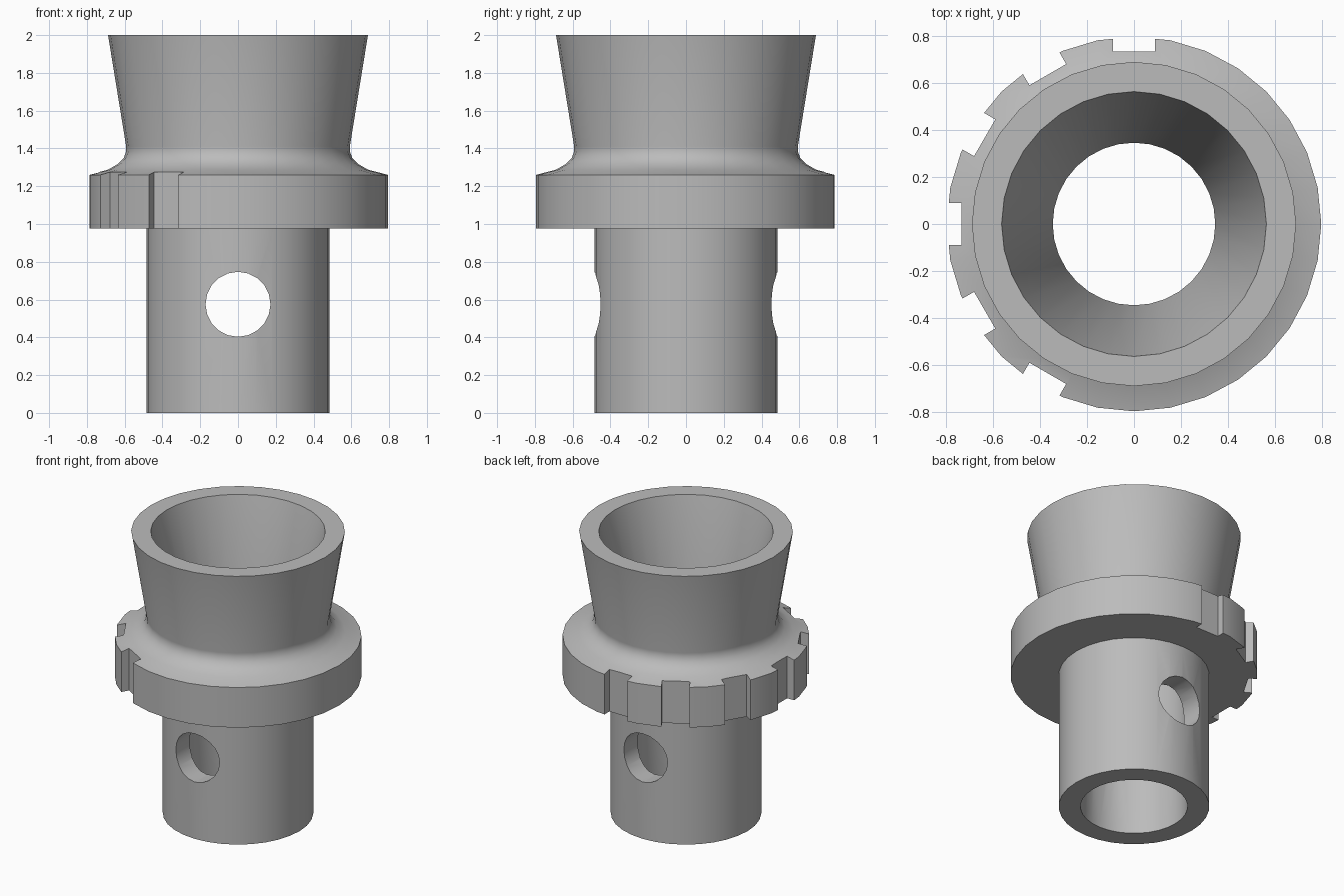
import bpy
import bmesh
import math
from mathutils import Matrix, Vector

SEGMENTS = 32

default = bpy.data.objects.get("Cube")
if default:
    bpy.data.objects.remove(default, do_unlink=True)

metal = bpy.data.materials.new("grey_metal")
metal.use_nodes = True
grey = (0.5, 0.5, 0.5, 1)
metal.diffuse_color = grey
metal.node_tree.nodes["Principled BSDF"].inputs["Base Color"].default_value = grey


def make_object(name, bm):
    bmesh.ops.recalc_face_normals(bm, faces=bm.faces)
    mesh = bpy.data.meshes.new(name)
    bm.to_mesh(mesh)
    bm.free()
    obj = bpy.data.objects.new(name, mesh)
    bpy.context.collection.objects.link(obj)
    mesh.materials.append(metal)
    return obj


def lathe(name, profile):
    """Revolve a closed (radius, height) profile around z."""
    bm = bmesh.new()
    rings = []
    for i in range(SEGMENTS):
        a = math.tau * i / SEGMENTS
        rings.append([bm.verts.new((r * math.cos(a), r * math.sin(a), z)) for r, z in profile])
    count = len(profile)
    for i, ring in enumerate(rings):
        after = rings[(i + 1) % SEGMENTS]
        for j in range(count):
            k = (j + 1) % count
            bm.faces.new((ring[j], after[j], after[k], ring[k]))
    return make_object(name, bm)


def cut(target, cutter):
    cutter.hide_render = True
    mod = target.modifiers.new(cutter.name, "BOOLEAN")
    mod.operation = "DIFFERENCE"
    mod.solver = "EXACT"
    mod.object = cutter
    bpy.context.view_layer.objects.active = target
    bpy.ops.object.modifier_apply(modifier=mod.name)
    bpy.data.objects.remove(cutter, do_unlink=True)


# Hollow body: tube, collar, fillet, flared cup, tapered bore
body = lathe("flared_socket_body", [
    (0.345, 0), (0.485, 0), (0.485, 0.975), (0.795, 0.975), (0.795, 1.26),
    (0.69, 1.287), (0.635, 1.318), (0.605, 1.35), (0.592, 1.385), (0.592, 1.41),
    (0.688, 2), (0.562, 2), (0.345, 1.1),
])

# Round cross hole through both walls of the tube
bm = bmesh.new()
bmesh.ops.create_cone(bm, cap_ends=True, segments=20, radius1=0.172, radius2=0.172, depth=1.4,
                      matrix=Matrix.Translation((0, 0, 0.575)) @ Matrix.Rotation(math.pi / 2, 4, "X"))
cut(body, make_object("cross_hole_cutter", bm))

# Six square notches around the right half of the collar
for i in range(6):
    bm = bmesh.new()
    spin = Matrix.Rotation(math.radians(90 + 30 * i), 4, "Z")
    place = spin @ Matrix.Translation((0.832, 0, 1.15))
    bmesh.ops.create_cube(bm, size=1, matrix=place @ Matrix.Diagonal(Vector((0.2, 0.18, 0.6, 1))))
    cut(body, make_object("notch_cutter", bm))

# Smooth round walls with crisp rims
bpy.ops.object.select_all(action="DESELECT")
body.select_set(True)
bpy.context.view_layer.objects.active = body
bpy.ops.object.shade_smooth_by_angle(angle=math.radians(30))
